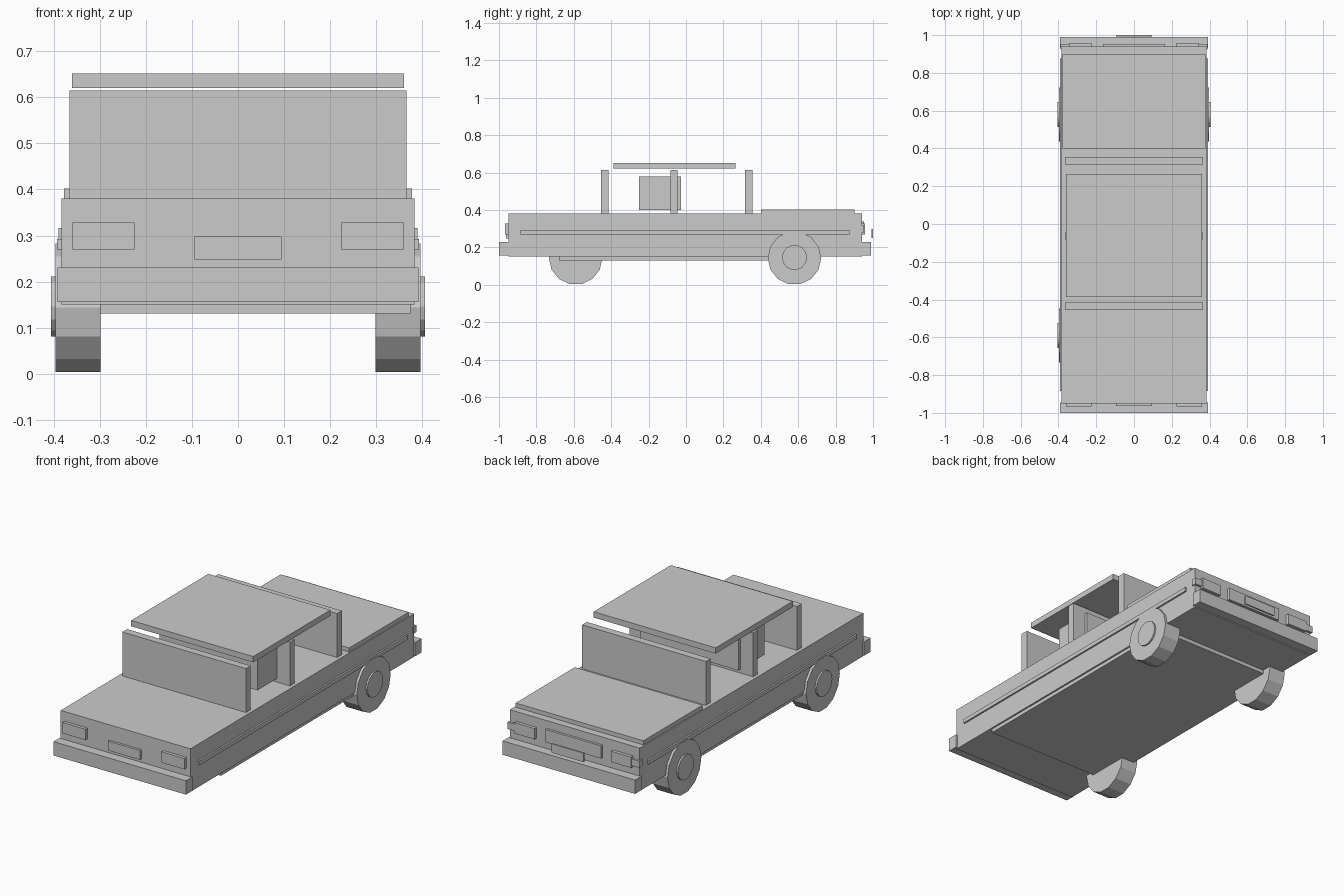
import bpy, math
from mathutils import Matrix

if "Cube" in bpy.data.objects:
    bpy.data.objects.remove(bpy.data.objects["Cube"])

CY = -0.005   # body centre along y; the loose rear plate shifts the bounds


def box(name, x, y, z):
    """Box from (min, max) ranges."""
    bpy.ops.mesh.primitive_cube_add(size=1)
    o = bpy.context.object
    o.name = name
    rs = (x, y, z)
    o.data.transform(Matrix.Translation([(a + b) / 2 for a, b in rs])
                     @ Matrix.Diagonal([b - a for a, b in rs] + [1]))
    return o


def pair(name, x, y, z):
    """Box and its mirror image across x = 0."""
    box("right_" + name, x, y, z)
    box("left_" + name, (-x[1], -x[0]), y, z)


def disc(name, x0, x1, y, z, r, sides=14):
    """Cylinder along x with a vertex pointing down."""
    bpy.ops.mesh.primitive_cylinder_add(vertices=sides, radius=r, depth=abs(x1 - x0))
    o = bpy.context.object
    o.name = name
    o.data.transform(Matrix.Translation(((x0 + x1) / 2, y, z))
                     @ Matrix.Rotation(math.pi / 2, 4, 'Y'))


# Body, floor and rear deck
box("body", (-.384, .384), (CY - .945, CY + .945), (.15, .38))
box("floor_pan", (-.375, .375), (CY - .675, CY + .675), (.13, .15))
box("rear_deck", (-.378, .378), (.40, .90), (.38, .402))

# Bumpers
box("front_bumper", (-.392, .392), (-1.0, -.945), (.156, .23))
box("rear_bumper", (-.392, .392), (.935, .99), (.156, .23))

# Cabin: three upright panels, seat block and roof
for name, y0, y1 in (("front_screen", -.455, -.415),
                     ("middle_panel", -.083, -.045),
                     ("rear_screen", .315, .355)):
    box(name, (-.366, .366), (y0, y1), (.38, .615))
box("seat", (-.29, .29), (-.25, -.028), (.40, .58))
box("roof", (-.361, .361), (-.387, .265), (.621, .652))

# Side trim strips
pair("side_trim", (.38, .393), (CY - .88, CY + .88), (.27, .292))

# Front lamps and plate
pair("front_lamp", (.225, .36), (-.967, -.94), (.27, .328))
box("front_plate", (-.095, .095), (-.963, -.94), (.248, .298))

# Rear lamps, corner lamps, panel and loose plate
pair("rear_lamp", (.225, .345), (.93, .957), (.27, .328))
pair("corner_lamp", (.345, .39), (.925, .952), (.28, .316))
box("rear_panel", (-.165, .165), (.93, .953), (.27, .338))
box("rear_plate", (-.095, .095), (.992, 1.0), (.25, .298))

# Three wheels with hubs (none at the front right)
for name, s, y in (("rear_right", 1, .58), ("rear_left", -1, .58),
                   ("front_left", -1, -.59)):
    disc(name + "_wheel", s * .299, s * .397, y, .143, .143)
    disc(name + "_hub", s * .385, s * .406, y, .146, .067)
